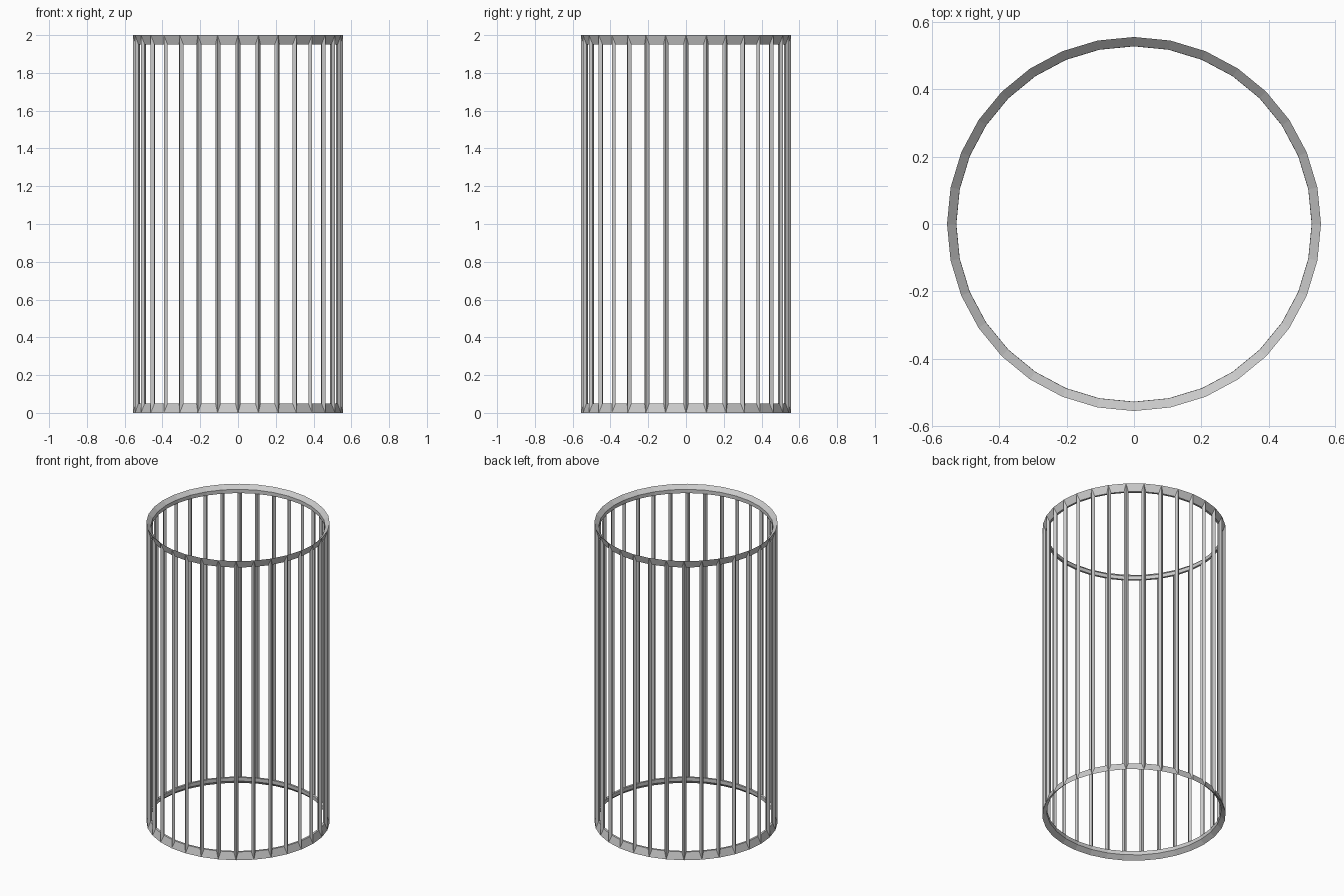
import bpy
import bmesh
from math import pi
from mathutils import Matrix, Vector

SIDES = 32
RADIUS = 0.542        # centre line of the bars
HEIGHT = 2.0
BAR = 0.0135          # half width of a bar
RIM = 0.0245          # half height of a rim
BULGE = 1.03          # outer and inner ridges sit slightly proud

# Start without the default cube
cube = bpy.data.objects.get("Cube")
if cube:
    bpy.data.objects.remove(cube, do_unlink=True)

# Single grey colour
grey = bpy.data.materials.new("light grey")
grey.use_nodes = True
colour = (0.6, 0.6, 0.6, 1.0)
grey.diffuse_color = colour
grey.node_tree.nodes["Principled BSDF"].inputs["Base Color"].default_value = colour

bm = bmesh.new()
step = Matrix.Rotation(2 * pi / SIDES, 4, 'Z')
half_turn = Matrix.Rotation(pi / SIDES, 4, 'Z')
along = half_turn @ Vector((0, BAR, 0))    # from a corner along the next panel


def corner(turn, end):
    """Points where an upright meets the top (end=1) or bottom (end=-1) rim."""
    def point(x, y, drop):
        z = HEIGHT / 2 + end * (HEIGHT / 2 - drop)
        return bm.verts.new(turn @ Vector((x, y, z)))
    return {
        "outer": point(RADIUS + BULGE * BAR, 0, 0),
        "inner": point(RADIUS - BULGE * BAR, 0, 2 * RIM),
        "cap": point(RADIUS - BAR, 0, RIM),
        "next": point(RADIUS + along.x, along.y, 2 * RIM),
        "prev": point(RADIUS + along.x, -along.y, 2 * RIM),
    }


# Corners of both rims, turned step by step around the axis
turns = [Matrix.Rotation(2 * pi * i / SIDES, 4, 'Z') for i in range(SIDES)]
top = [corner(turn, 1) for turn in turns]
bottom = [corner(turn, -1) for turn in turns]

# Rims: outer and inner ridges joined to the cap edge and the panel edge
for ring in (top, bottom):
    for i, a in enumerate(ring):
        b = ring[(i + 1) % SIDES]
        for ridge in ("outer", "inner"):
            bm.faces.new((a[ridge], b[ridge], b["cap"], a["cap"]))
            bm.faces.new((a[ridge], b[ridge], b["prev"], a["next"]))

# Uprights: four facets with pointed ends
for a, b in zip(top, bottom):
    for ridge in ("outer", "inner"):
        for edge in ("next", "prev"):
            bm.faces.new((a[ridge], a[edge], b[edge], b[ridge]))

bmesh.ops.recalc_face_normals(bm, faces=bm.faces[:])
mesh = bpy.data.meshes.new("cylinder_cage")
bm.to_mesh(mesh)
bm.free()
mesh.materials.append(grey)
cage = bpy.data.objects.new("cylinder_cage", mesh)
bpy.context.collection.objects.link(cage)
